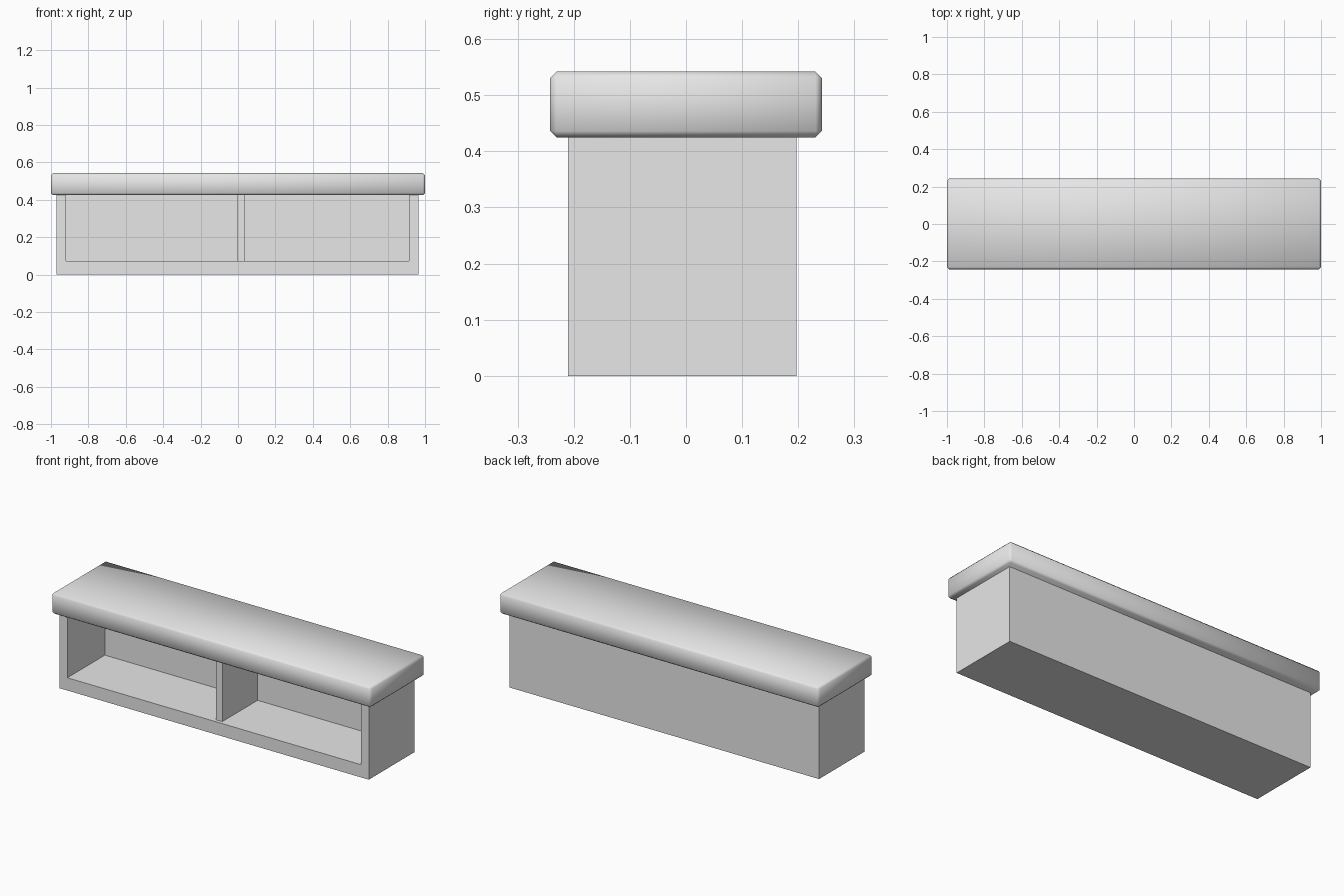
import bpy
import bmesh
from mathutils import Vector

old = bpy.data.objects.get("Cube")
if old:
    bpy.data.objects.remove(old, do_unlink=True)

# Single plain grey
grey = bpy.data.materials.new("plain grey")
grey.use_nodes = True
grey.diffuse_color = (0.8, 0.8, 0.8, 1)
grey.node_tree.nodes["Principled BSDF"].inputs["Base Color"].default_value = (0.8, 0.8, 0.8, 1)


def box(name, low, high):
    """Axis-aligned box between two corners."""
    low, high = Vector(low), Vector(high)
    bm = bmesh.new()
    bmesh.ops.create_cube(bm, size=1)
    bmesh.ops.scale(bm, vec=high - low, verts=bm.verts)
    bmesh.ops.translate(bm, vec=(low + high) / 2, verts=bm.verts)
    mesh = bpy.data.meshes.new(name)
    bm.to_mesh(mesh)
    bm.free()
    mesh.materials.append(grey)
    obj = bpy.data.objects.new(name, mesh)
    bpy.context.collection.objects.link(obj)
    return obj


def activate(obj):
    bpy.ops.object.select_all(action='DESELECT')
    obj.select_set(True)
    bpy.context.view_layer.objects.active = obj


LID_BOTTOM = 0.425
CAVITY_BACK = 0.125
FLOOR = 0.072

# Cabinet body, hollowed from the front and open under the lid
body = box("cabinet_body", (-0.97, -0.21, 0), (0.965, 0.197, LID_BOTTOM))
cutter = box("cavity_cutter", (-0.92, -0.4, FLOOR), (0.915, CAVITY_BACK, 0.6))
cutter.hide_render = True
cut = body.modifiers.new("cavity", 'BOOLEAN')
cut.operation = 'DIFFERENCE'
cut.solver = 'EXACT'
cut.object = cutter
activate(body)
bpy.ops.object.modifier_apply(modifier=cut.name)
bpy.data.objects.remove(cutter, do_unlink=True)

# Upright divider, set slightly back from the front
box("divider", (-0.003, -0.19, FLOOR), (0.035, CAVITY_BACK, LID_BOTTOM))

# Overhanging top slab with softened chamfered edges
slab = box("top_slab", (-1, -0.242, LID_BOTTOM), (1, 0.242, 0.542))
bevel = slab.modifiers.new("chamfer", 'BEVEL')
bevel.width = 0.011
bevel.segments = 1
activate(slab)
bpy.ops.object.modifier_apply(modifier=bevel.name)
bpy.ops.object.shade_smooth()
